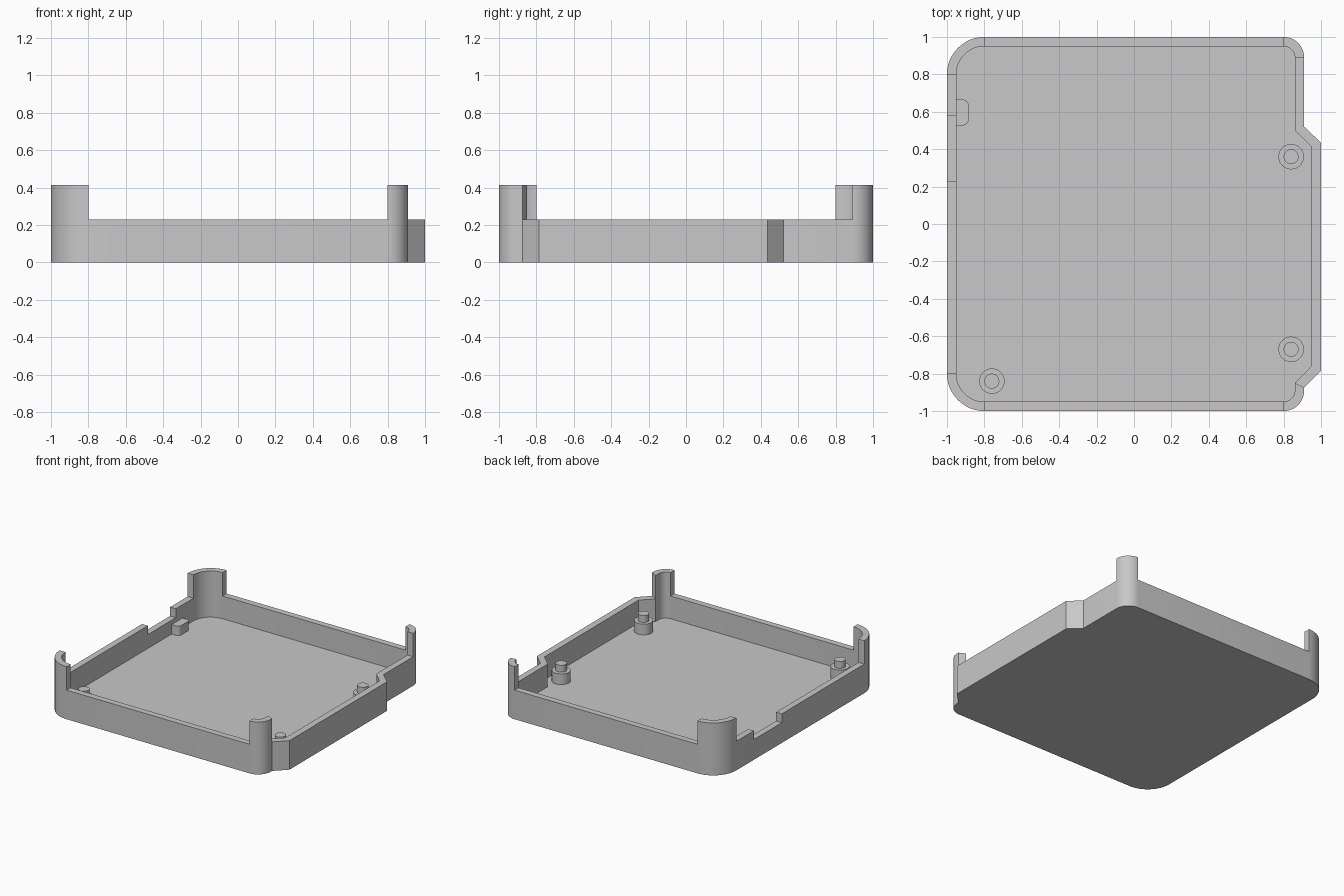
import bpy, bmesh
from math import sin, cos, radians

cube = bpy.data.objects.get("Cube")
if cube:
    bpy.data.objects.remove(cube, do_unlink=True)

FLOOR, NOTCH, RIM, POST = 0.05, 0.16, 0.23, 0.415

grey = bpy.data.materials.new("light grey plastic")
grey.use_nodes = True
colour = (0.58, 0.58, 0.58, 1)
grey.diffuse_color = colour
grey.node_tree.nodes["Principled BSDF"].inputs["Base Color"].default_value = colour


def finish(bm, name):
    """Turn a bmesh into a smooth-by-angle object."""
    bmesh.ops.recalc_face_normals(bm, faces=bm.faces[:])
    mesh = bpy.data.meshes.new(name)
    bm.to_mesh(mesh)
    bm.free()
    mesh.materials.append(grey)
    ob = bpy.data.objects.new(name, mesh)
    bpy.context.collection.objects.link(ob)
    bpy.ops.object.select_all(action='DESELECT')
    ob.select_set(True)
    bpy.context.view_layer.objects.active = ob
    bpy.ops.object.shade_smooth_by_angle(angle=radians(30))
    return ob


def arc(cx, cy, r, start, steps=12):
    angles = [radians(start + 90 * i / steps) for i in range(steps + 1)]
    return [(cx + r * cos(a), cy + r * sin(a)) for a in angles]


def prism(bm, outline, z0, z1):
    low = [bm.verts.new((x, y, z0)) for x, y in outline]
    high = [bm.verts.new((x, y, z1)) for x, y in outline]
    bm.faces.new(low)
    bm.faces.new(high)
    for i in range(len(low)):
        j = (i + 1) % len(low)
        bm.faces.new((low[i], low[j], high[j], high[i]))


# Wall stations: outer point, inner point, height of the segment that follows
stations = []


def corner(cx, cy, r, start, last=RIM):
    pairs = list(zip(arc(cx, cy, r, start), arc(cx, cy, r - 0.05, start)))
    for i, (o, n) in enumerate(pairs):
        stations.append((o, n, POST if i < len(pairs) - 1 else last))


corner(-0.8, -0.8, 0.2, 180)
corner(0.8, -0.89, 0.11, 270, POST)
stations += [((0.91, -0.875), (0.86, -0.85), RIM),
             ((1.0, -0.785), (0.948, -0.76), RIM),
             ((1.0, 0.435), (0.948, 0.415), RIM),
             ((0.91, 0.52), (0.86, 0.5), RIM)]
corner(0.8, 0.89, 0.11, 0)
corner(-0.8, 0.8, 0.2, 90)
stations += [((-1, 0.58), (-0.95, 0.58), NOTCH),
             ((-1, 0.23), (-0.95, 0.23), RIM)]

# Tray: floor and wall up to the notch, then raise the rim and corner posts
bm = bmesh.new()
rings = [[bm.verts.new((*s[side], z)) for s in stations]
         for side, z in ((0, 0), (0, NOTCH), (1, NOTCH), (1, FLOOR))]
bm.faces.new(rings[0])
bm.faces.new(rings[3])
tops = []
for i, s in enumerate(stations):
    j = (i + 1) % len(stations)
    for a, b in zip(rings, rings[1:]):
        face = bm.faces.new((a[i], a[j], b[j], b[i]))
        if a is rings[1]:
            tops.append((face, s[2]))
bmesh.ops.recalc_face_normals(bm, faces=bm.faces[:])


def raise_faces(faces, z):
    result = bmesh.ops.extrude_face_region(bm, geom=faces)
    for v in result["geom"]:
        if isinstance(v, bmesh.types.BMVert):
            v.co.z = z
    old = [f for f in faces if f.is_valid]
    if old:
        bmesh.ops.delete(bm, geom=old, context='FACES')


raise_faces([f for f, h in tops if h > NOTCH], RIM)
posts = []
for f in bm.faces:
    if all(abs(v.co.z - RIM) < 1e-4 for v in f.verts):
        c = f.calc_center_median()
        in_left = c.x < -0.8 and abs(c.y) > 0.8
        in_right = c.x > 0.8 and (c.y > 0.89 or c.y < -0.865)
        if in_left or in_right:
            posts.append(f)
raise_faces(posts, POST)
finish(bm, "tray")

# Standoffs with locating pins
for name, x, y in (("back_right_standoff", 0.84, 0.36),
                   ("front_right_standoff", 0.84, -0.67),
                   ("front_left_standoff", -0.76, -0.84)):
    bm = bmesh.new()
    for r, z0, z1 in ((0.068, FLOOR, 0.135), (0.04, 0.135, 0.19)):
        circle = [p for k in range(4) for p in arc(x, y, r, 90 * k, 8)[:-1]]
        prism(bm, circle, z0, z1)
    finish(bm, name)

# Small rounded support block beside the notch
bm = bmesh.new()
prism(bm, [(-0.96, 0.527)] + arc(-0.915, 0.557, 0.03, 270, 6)
      + arc(-0.915, 0.635, 0.03, 0, 6) + [(-0.96, 0.665)], FLOOR, 0.125)
finish(bm, "support_block")
